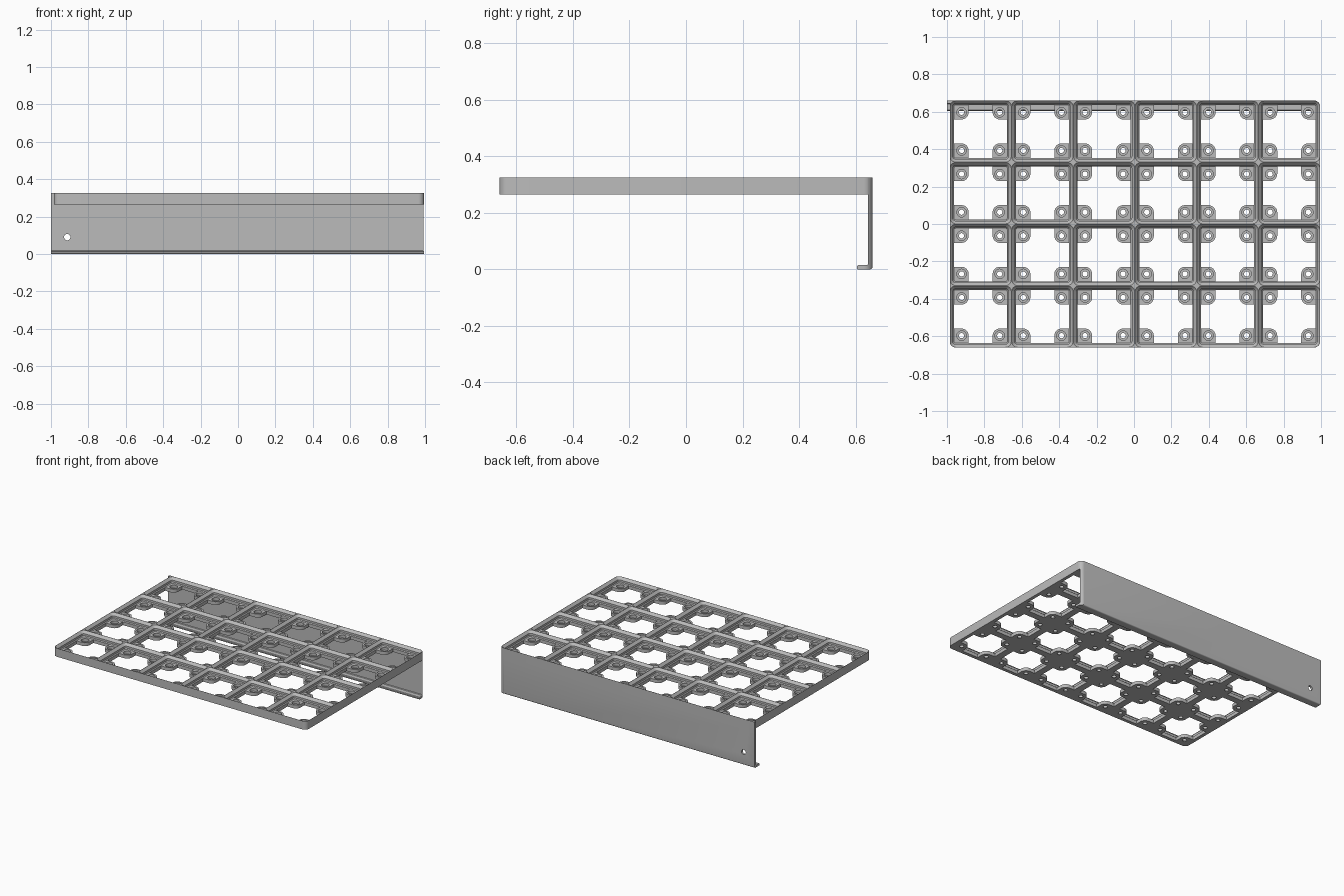
import bpy, bmesh, math

if "Cube" in bpy.data.objects:
    bpy.data.objects.remove(bpy.data.objects["Cube"])

PITCH, COLS, ROWS = 0.33, 6, 4
CX = 0.005                       # grid centre in x
Z0, ZF, Z1 = 0.265, 0.2885, 0.325  # underside, pocket floor, rim top
HX, HY, R = 0.99, 0.66, 0.031
SEG = 6

grey = bpy.data.materials.new("plain grey")
grey.diffuse_color = (0.5, 0.5, 0.5, 1)
grey.use_nodes = True
grey.node_tree.nodes["Principled BSDF"].inputs["Base Color"].default_value = grey.diffuse_color


def arc(cx, cy, r, a0, a1, n=SEG):
    return [(cx + r * math.cos(math.radians(a0 + (a1 - a0) * i / n)),
             cy + r * math.sin(math.radians(a0 + (a1 - a0) * i / n))) for i in range(n + 1)]


def rounded(hx, hy, r):
    pts = []
    for k, (sx, sy) in enumerate([(1, 1), (-1, 1), (-1, -1), (1, -1)]):
        pts += arc(sx * (hx - r), sy * (hy - r), r, 90 * k, 90 * k + 90)
    return pts


def loft(bm, loops):
    """Closed solid through a stack of equal-length 3D loops."""
    rings = [[bm.verts.new(p) for p in loop] for loop in loops]
    n = len(rings[0])
    for a, b in zip(rings, rings[1:]):
        for i in range(n):
            j = (i + 1) % n
            bm.faces.new((a[i], a[j], b[j], b[i]))
    bm.faces.new(rings[0][::-1])
    bm.faces.new(rings[-1])


def level(pts, z, ox=0, oy=0):
    return [(x + ox, y + oy, z) for x, y in pts]


def make(name, stacks):
    bm = bmesh.new()
    for s in stacks:
        loft(bm, s)
    bmesh.ops.recalc_face_normals(bm, faces=bm.faces)
    me = bpy.data.meshes.new(name)
    bm.to_mesh(me)
    bm.free()
    me.materials.append(grey)
    ob = bpy.data.objects.new(name, me)
    bpy.context.collection.objects.link(ob)
    return ob


def combine(ob, other, op):
    m = ob.modifiers.new(op, 'BOOLEAN')
    m.operation, m.solver, m.object = op, 'EXACT', other
    bpy.context.view_layer.objects.active = ob
    bpy.ops.object.modifier_apply(modifier=m.name)
    bpy.data.objects.remove(other)


cells = [(CX + (i - (COLS - 1) / 2) * PITCH, (j - (ROWS - 1) / 2) * PITCH)
         for i in range(COLS) for j in range(ROWS)]
bosses = [(x + sx * 0.102, y + sy * 0.102) for x, y in cells for sx in (-1, 1) for sy in (-1, 1)]

# Solid tray slab with rounded corners
outline = rounded(HX, HY, R)
tray = make("grid_tray", [[level(outline, Z0, CX), level(outline, Z1, CX)]])

# Back wall with inward lip: L profile run along x, rounded at the right end
yi, t = 0.645, 0.015
prof = [(HY, Z1), (yi, Z1), (yi, t + 0.004), (yi - 0.004, t), (0.609, t), (0.605, t - 0.004),
        (0.605, 0.003), (0.608, 0)] + arc(HY - 0.008, 0.008, 0.008, -90, 0, 4)
wall = make("back_wall", [[[(x, y, z) for y, z in prof] for x in (-1.0, CX + HX)]])
plan = [(-1.2, HY), (-1.2, 0), (CX + HX, 0)] + arc(CX + HX - R, HY - R, R, 0, 90)
combine(wall, make("wall_end_cutter", [[level(plan, -0.1), level(plan, 0.5)]]), 'INTERSECT')
combine(tray, wall, 'UNION')

# Stepped, chamfered pocket in every cell
steps = [(0.1425, 0.009, ZF), (0.148, 0.0145, 0.294), (0.148, 0.0145, 0.308),
         (0.164, 0.0305, Z1), (0.164, 0.0305, Z1 + 0.05)]
combine(tray, make("pocket_cutter", [[level(rounded(h, h, r), z, x, y) for h, r, z in steps]
                                     for x, y in cells]), 'DIFFERENCE')

# Cross-shaped floor opening that leaves four rounded corner tabs
h, b, r = 0.1415, 0.102, 0.038
quad = [(h, b - r)] + arc(b, b, r, 270, 180) + [(b - r, h)]
cross = []
for k in range(4):
    c, s = (1, 0, -1, 0)[k], (0, 1, 0, -1)[k]
    cross += [(x * c - y * s, x * s + y * c) for x, y in quad]
combine(tray, make("opening_cutter", [[level(cross, Z0 - 0.01, x, y), level(cross, ZF + 0.003, x, y)]
                                      for x, y in cells]), 'DIFFERENCE')

# Round recess and through hole in every tab
for rad, zb in ((0.0255, ZF - 0.019), (0.014, Z0 - 0.01)):
    ring = arc(0, 0, rad, 0, 360, 20)[:-1]
    combine(tray, make("hole_cutter", [[level(ring, zb, x, y), level(ring, ZF + 0.003, x, y)]
                                       for x, y in bosses]), 'DIFFERENCE')

# Small hole low in the wall
ring = arc(-0.913, 0.09, 0.017, 0, 360, 24)[:-1]
combine(tray, make("wall_hole_cutter", [[[(x, y, z) for x, z in ring] for y in (0.63, 0.7)]]), 'DIFFERENCE')

bpy.ops.object.select_all(action='DESELECT')
tray.select_set(True)
bpy.context.view_layer.objects.active = tray
bpy.ops.object.shade_smooth_by_angle(angle=math.radians(25))
